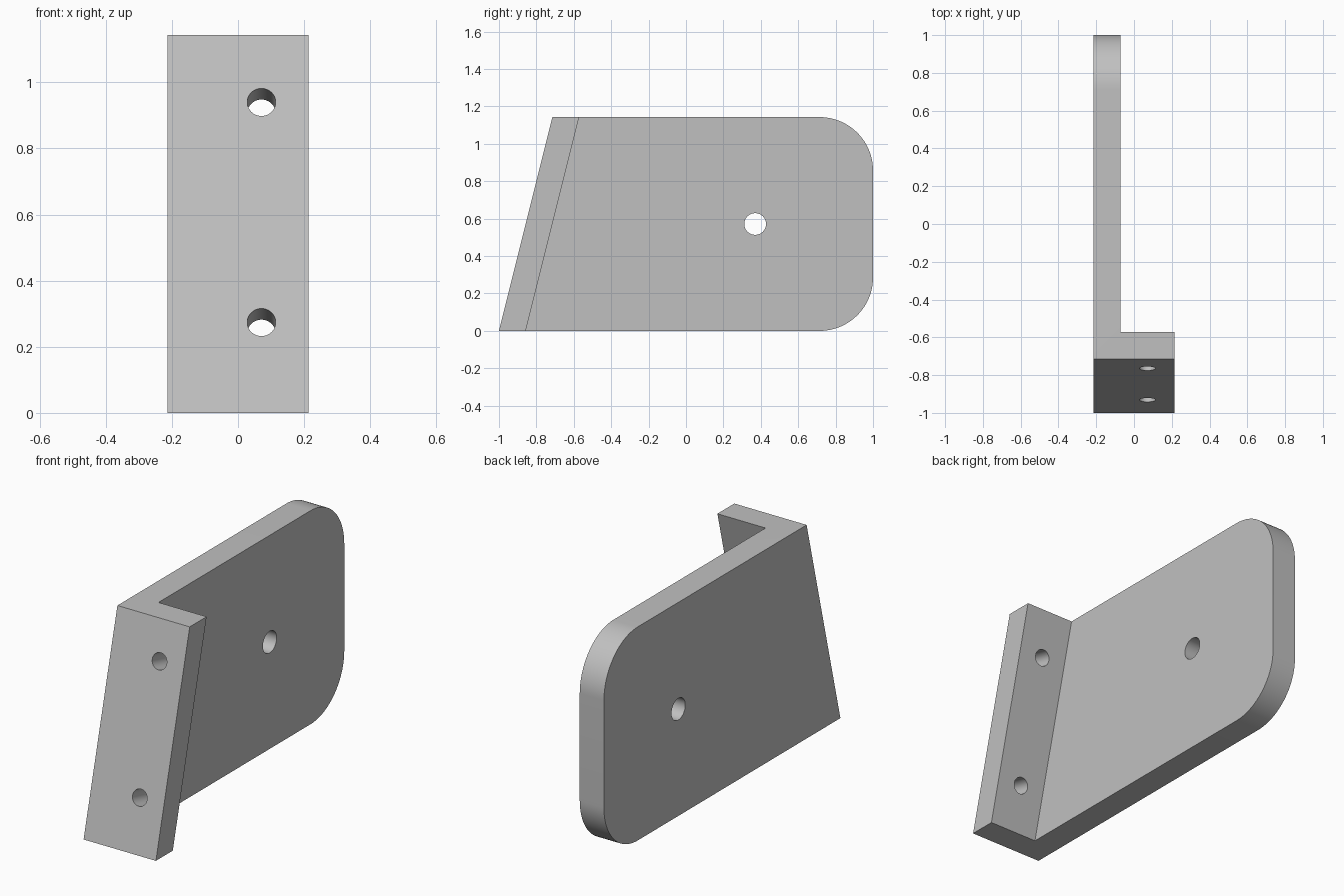
import bpy, bmesh, math
from mathutils import Vector

cube = bpy.data.objects.get("Cube")
if cube:
    bpy.data.objects.remove(cube, do_unlink=True)

HALF_W, HEIGHT = 0.214, 1.143      # half width across x, overall height
WALL, RADIUS = 0.143, 0.286        # wall thickness, rear corner radius
SLOPE = 0.25                       # how far the front leans back per unit of height

grey = bpy.data.materials.new("plain_grey")
grey.use_nodes = True
colour = (0.53, 0.53, 0.53, 1)
grey.diffuse_color = colour
grey.node_tree.nodes["Principled BSDF"].inputs["Base Color"].default_value = colour


def extrude_profile(name, points, x0, x1):
    """Solid made from a (y, z) outline swept from x0 to x1."""
    bm = bmesh.new()
    face = bm.faces.new([bm.verts.new((x0, y, z)) for y, z in points])
    swept = bmesh.ops.extrude_face_region(bm, geom=[face])["geom"]
    verts = [v for v in swept if isinstance(v, bmesh.types.BMVert)]
    bmesh.ops.translate(bm, verts=verts, vec=(x1 - x0, 0, 0))
    bmesh.ops.recalc_face_normals(bm, faces=bm.faces)
    mesh = bpy.data.meshes.new(name)
    bm.to_mesh(mesh)
    bm.free()
    mesh.materials.append(grey)
    obj = bpy.data.objects.new(name, mesh)
    bpy.context.collection.objects.link(obj)
    return obj


def hole_cutter(name, centre, axis, radius):
    bpy.ops.mesh.primitive_cylinder_add(vertices=48, radius=radius, depth=0.5, location=centre)
    obj = bpy.context.object
    obj.name = name
    obj.rotation_euler = Vector(axis).to_track_quat("Z", "Y").to_euler()
    obj.data.materials.append(grey)
    return obj


def arc(cy, cz, start):
    angles = [math.radians(start + 90 * i / 24) for i in range(25)]
    return [(cy + RADIUS * math.cos(a), cz + RADIUS * math.sin(a)) for a in angles]


# Full-width body: leaning front edge, rounded rear corners
outline = [(-1, 0)] + arc(1 - RADIUS, RADIUS, -90)
outline += arc(1 - RADIUS, HEIGHT - RADIUS, 0) + [(-1 + SLOPE * HEIGHT, HEIGHT)]
bracket = extrude_profile("angle_bracket", outline, -HALF_W, HALF_W)

# Pocket that leaves the side plate and the leaning front flange
inner = -1 + WALL
pocket = extrude_profile(
    "pocket_cutter",
    [(inner - 0.1 * SLOPE, -0.1), (1.2, -0.1), (1.2, HEIGHT + 0.1),
     (inner + SLOPE * (HEIGHT + 0.1), HEIGHT + 0.1)],
    -HALF_W + WALL, HALF_W + 0.2)

# Screw holes square to the flange, and one hole through the side plate
cutters = [pocket]
for label, z in (("lower", 0.274), ("upper", 0.94)):
    centre = (0.071, -1 + SLOPE * z, z)
    cutters.append(hole_cutter(label + "_hole_cutter", centre, (0, 1, -SLOPE), 0.043))
cutters.append(hole_cutter("plate_hole_cutter", (-HALF_W, 0.37, HEIGHT / 2), (1, 0, 0), 0.058))

for cutter in cutters:
    cutter.hide_render = True
    cutter.hide_set(True)
    cut = bracket.modifiers.new(cutter.name, "BOOLEAN")
    cut.operation, cut.solver, cut.object = "DIFFERENCE", "EXACT", cutter

# Apply the cuts, then remove the helpers
bpy.context.view_layer.update()
cut_mesh = bpy.data.meshes.new_from_object(
    bracket.evaluated_get(bpy.context.evaluated_depsgraph_get()))
bracket.modifiers.clear()
bracket.data = cut_mesh
for cutter in cutters:
    bpy.data.objects.remove(cutter, do_unlink=True)

# Smooth the rounded corners and hole walls only
bpy.ops.object.select_all(action="DESELECT")
bracket.select_set(True)
bpy.context.view_layer.objects.active = bracket
bpy.ops.object.shade_smooth_by_angle(angle=math.radians(30))
